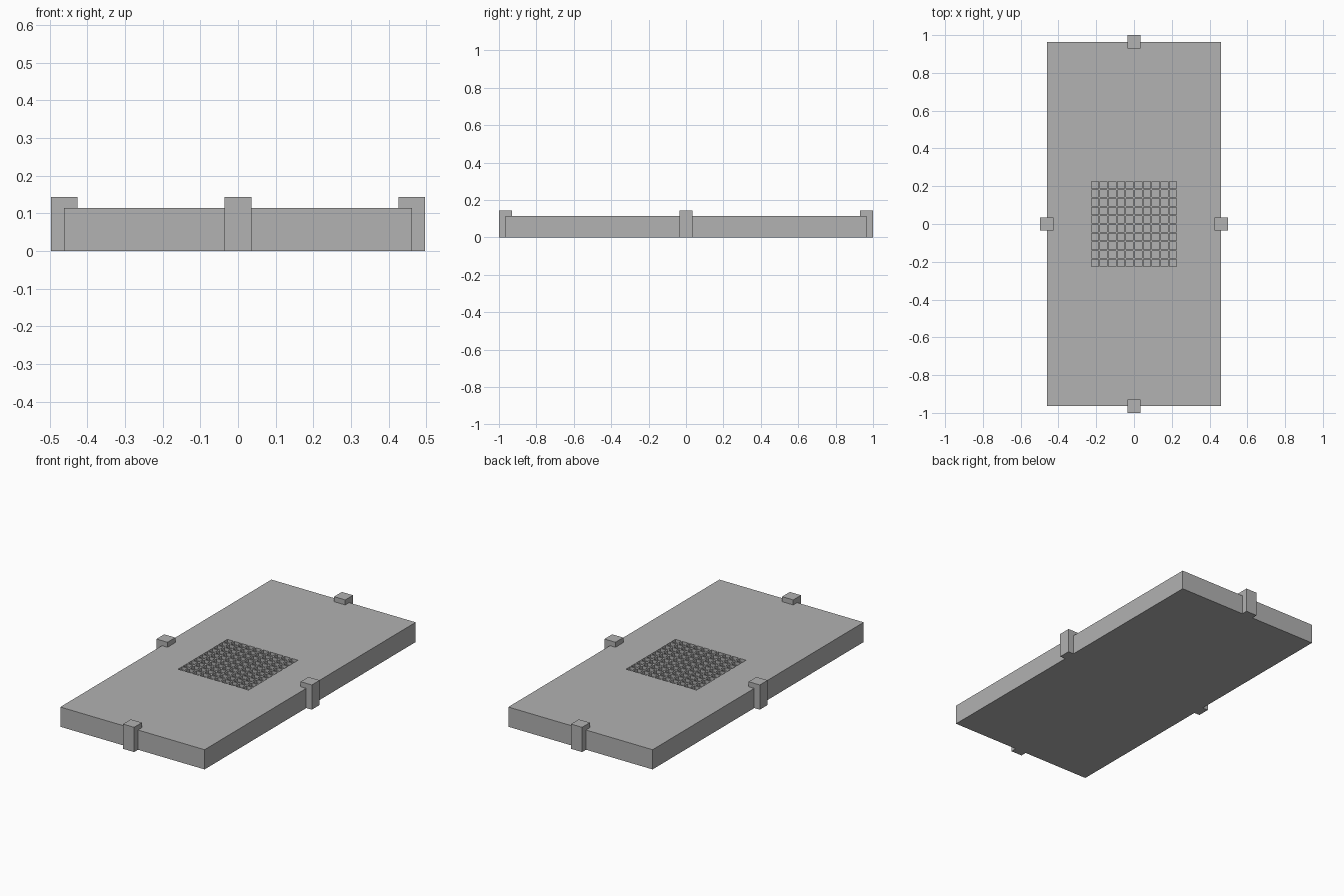
import bpy, bmesh
from math import pi
from mathutils import Matrix, Vector

cube = bpy.data.objects.get("Cube")
if cube:
    bpy.data.objects.remove(cube)

HALF_X, HALF_Y, HEIGHT = 0.4615, 0.9645, 0.114   # slab
CLIP, CLIP_TOP = 0.0355, 0.143                   # clip thickness and height
PATCH, CELLS = 0.23, 10                          # pitted square in the middle
RIM, DEPTH = 0.006, 0.018

grey = bpy.data.materials.new("plain_grey")
grey.use_nodes = True
colour = (0.445, 0.445, 0.445, 1)
grey.diffuse_color = colour
grey.node_tree.nodes["Principled BSDF"].inputs["Base Color"].default_value = colour


def finish(name, bm):
    bmesh.ops.recalc_face_normals(bm, faces=bm.faces)
    mesh = bpy.data.meshes.new(name)
    bm.to_mesh(mesh)
    bm.free()
    mesh.materials.append(grey)
    obj = bpy.data.objects.new(name, mesh)
    bpy.context.collection.objects.link(obj)
    return obj


# Slab with a square field of shallow square pits
bm = bmesh.new()
bmesh.ops.create_cube(bm, size=2)
for v in bm.verts:
    v.co = Vector((v.co.x * HALF_X, v.co.y * HALF_Y, HEIGHT if v.co.z > 0 else 0))
top = max(bm.faces, key=lambda f: f.calc_center_median().z)
bmesh.ops.inset_region(bm, faces=[top], thickness=0.1)
for v in top.verts:
    v.co.x = PATCH if v.co.x > 0 else -PATCH
    v.co.y = PATCH if v.co.y > 0 else -PATCH
bmesh.ops.subdivide_edges(bm, edges=list(top.edges), cuts=CELLS - 1, use_grid_fill=True)
cells = [f for f in bm.faces
         if all(abs(v.co.x) < PATCH + 0.001 and abs(v.co.y) < PATCH + 0.001 for v in f.verts)]
bmesh.ops.inset_individual(bm, faces=cells, thickness=RIM)
pits = bmesh.ops.extrude_discrete_faces(bm, faces=cells)["faces"]
bmesh.ops.translate(bm, verts=list({v for f in pits for v in f.verts}), vec=(0, 0, -DEPTH))
finish("slab", bm)


# Four hooked clips, one at the middle of each side
def add_clip(name, reach, angle):
    profile = [(0, 0), (CLIP, 0), (CLIP, CLIP_TOP), (-CLIP, CLIP_TOP), (-CLIP, HEIGHT), (0, HEIGHT)]
    bm = bmesh.new()
    face = bm.faces.new([bm.verts.new((reach + r, -CLIP, z)) for r, z in profile])
    side = bmesh.ops.extrude_face_region(bm, geom=[face])["geom"]
    bmesh.ops.translate(bm, verts=[g for g in side if isinstance(g, bmesh.types.BMVert)],
                        vec=(0, 2 * CLIP, 0))
    bmesh.ops.rotate(bm, verts=bm.verts, matrix=Matrix.Rotation(angle, 3, "Z"))
    finish(name, bm)


for i, (side, reach) in enumerate([("left", HALF_X), ("back", HALF_Y),
                                   ("right", HALF_X), ("front", HALF_Y)]):
    add_clip(side + "_clip", reach, i * pi / 2)
